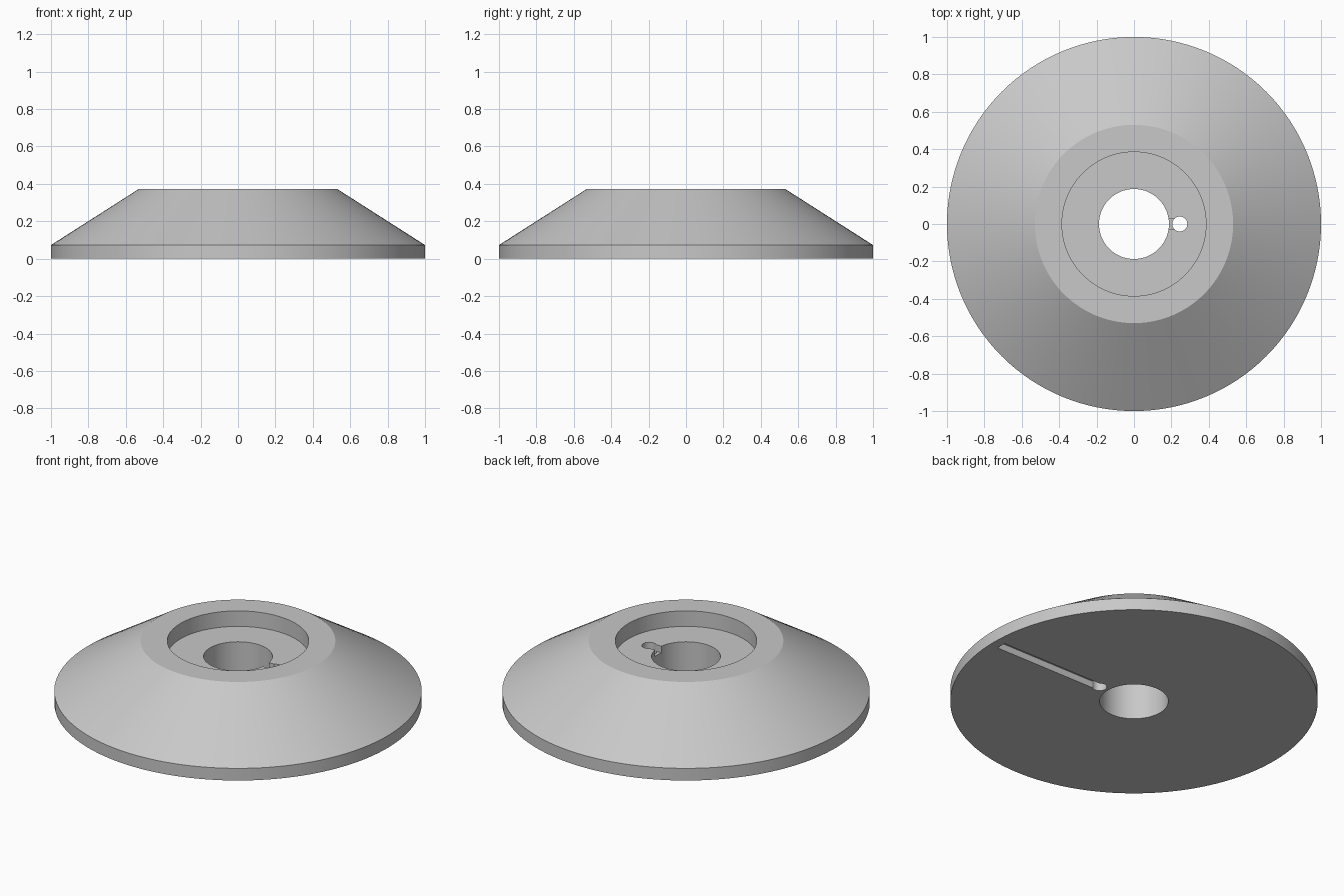
import bpy
import bmesh
from math import radians, tau
from mathutils import Matrix, Vector

cube = bpy.data.objects.get("Cube")
if cube:
    bpy.data.objects.remove(cube, do_unlink=True)

SEGMENTS = 128
RIM_Z, FLOOR_Z, TOP_Z = 0.073, 0.28, 0.373
BORE_R, PIN_X, PIN_R = 0.187, 0.245, 0.04
SLOT_W, SLOT_D = 0.06, 0.04

grey = bpy.data.materials.new("plain grey")
grey.use_nodes = True
colour = (0.58, 0.58, 0.58, 1)
grey.diffuse_color = colour
grey.node_tree.nodes["Principled BSDF"].inputs["Base Color"].default_value = colour


def add_object(name, bm):
    bmesh.ops.recalc_face_normals(bm, faces=bm.faces)
    mesh = bpy.data.meshes.new(name)
    bm.to_mesh(mesh)
    bm.free()
    mesh.materials.append(grey)
    obj = bpy.data.objects.new(name, mesh)
    bpy.context.collection.objects.link(obj)
    return obj


def revolve(name, profile):
    """Turn a closed (radius, height) profile around the z axis."""
    bm = bmesh.new()
    rings = []
    for i in range(SEGMENTS):
        turn = Matrix.Rotation(tau * i / SEGMENTS, 3, "Z")
        rings.append([bm.verts.new(turn @ Vector((r, 0, z))) for r, z in profile])
    for i, ring in enumerate(rings):
        after = rings[(i + 1) % SEGMENTS]
        for j in range(len(profile)):
            k = (j + 1) % len(profile)
            bm.faces.new((ring[j], after[j], after[k], ring[k]))
    return add_object(name, bm)


def box(name, x0, x1, z0, z1):
    bm = bmesh.new()
    place = Matrix.Translation(((x0 + x1) / 2, 0, (z0 + z1) / 2))
    size = Matrix.Diagonal((x1 - x0, SLOT_W, z1 - z0, 1))
    bmesh.ops.create_cube(bm, size=1, matrix=place @ size)
    return add_object(name, bm)


# Conical body with a rim, a recessed top and a central bore
body = revolve("conical_body", [
    (BORE_R, 0), (1, 0), (1, RIM_Z), (0.53, TOP_Z),
    (0.385, TOP_Z), (0.385, FLOOR_Z), (BORE_R, FLOOR_Z)])

# Small through hole beside the bore
bm = bmesh.new()
bmesh.ops.create_cone(bm, cap_ends=True, segments=32, radius1=PIN_R, radius2=PIN_R,
                      depth=1, matrix=Matrix.Translation((PIN_X, 0, 0)))
cutters = [
    add_object("pin_hole_cutter", bm),
    # Short slot in the recess floor, and long groove under the base
    box("top_slot_cutter", BORE_R - 0.05, PIN_X, FLOOR_Z - SLOT_D, FLOOR_Z + 0.03),
    box("bottom_groove_cutter", PIN_X, 0.945, -0.05, SLOT_D),
]
for cutter in cutters:
    cutter.hide_render = True
    cut = body.modifiers.new(cutter.name, "BOOLEAN")
    cut.operation = "DIFFERENCE"
    cut.solver = "EXACT"
    cut.object = cutter

# Apply the cuts and remove the cutters
bpy.context.view_layer.update()
graph = bpy.context.evaluated_depsgraph_get()
body.data = bpy.data.meshes.new_from_object(body.evaluated_get(graph))
body.modifiers.clear()
for cutter in cutters:
    bpy.data.objects.remove(cutter, do_unlink=True)

# Smooth shading with sharp edges kept
bpy.ops.object.select_all(action="DESELECT")
body.select_set(True)
bpy.context.view_layer.objects.active = body
bpy.ops.object.shade_smooth_by_angle(angle=radians(25))
